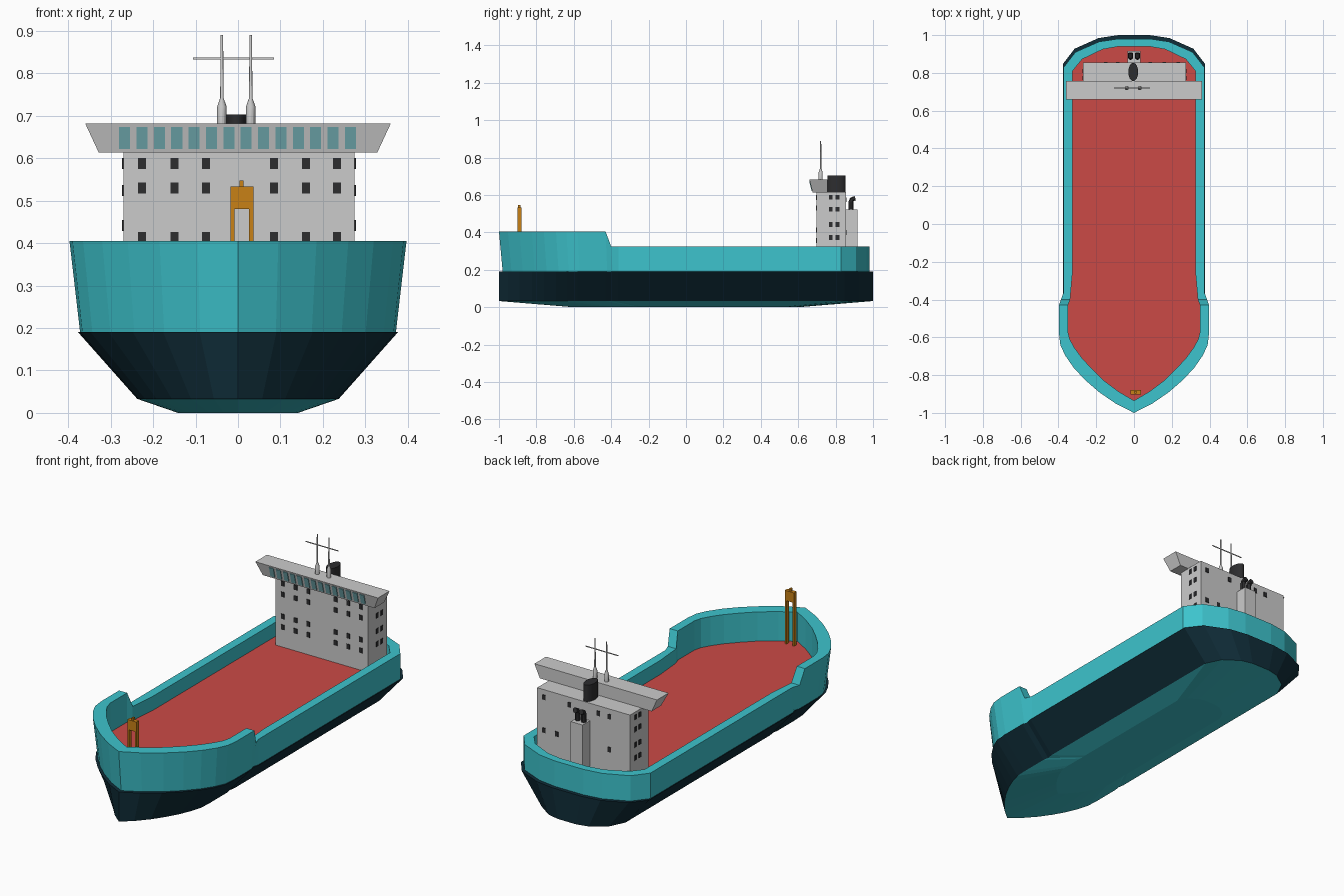
import bpy, bmesh, math
from mathutils import Matrix, Vector

if "Cube" in bpy.data.objects:
    bpy.data.objects.remove(bpy.data.objects["Cube"])


def material(name, rgb):
    m = bpy.data.materials.new(name)
    m.diffuse_color = (*rgb, 1)
    m.use_nodes = True
    m.node_tree.nodes["Principled BSDF"].inputs["Base Color"].default_value = m.diffuse_color
    return m


TEAL = material("teal", (0.047, 0.55, 0.61))
NAVY = material("navy", (0.005, 0.026, 0.04))
RED = material("deck red", (0.60, 0.068, 0.062))
GREY = material("light grey", (0.60, 0.60, 0.60))
BLACK = material("charcoal", (0.026, 0.026, 0.028))
GLASS = material("glass", (0.17, 0.42, 0.45))
ORANGE = material("orange", (0.58, 0.22, 0.008))


def finish(name, bm, mat):
    bmesh.ops.recalc_face_normals(bm, faces=bm.faces)
    me = bpy.data.meshes.new(name)
    bm.to_mesh(me)
    bm.free()
    me.materials.append(mat)
    ob = bpy.data.objects.new(name, me)
    bpy.context.collection.objects.link(ob)
    return ob


def loft(name, rings, mat, cap_start=False, cap_end=False):
    """Skin a list of closed rings of equal length."""
    bm = bmesh.new()
    vs = [[bm.verts.new(p) for p in r] for r in rings]
    n = len(rings[0])
    for a, b in zip(vs, vs[1:]):
        for i in range(n):
            j = (i + 1) % n
            bm.faces.new((a[i], a[j], b[j], b[i]))
    if cap_start:
        bm.faces.new(vs[0])
    if cap_end:
        bm.faces.new(vs[-1])
    return finish(name, bm, mat)


def boxes(name, specs, mat, tilt=0):
    """One object out of (centre, size) boxes."""
    bm = bmesh.new()
    for c, s in specs:
        m = (Matrix.Translation(c) @ Matrix.Rotation(tilt, 4, 'X')
             @ Matrix.Diagonal((*s, 1)))
        bmesh.ops.create_cube(bm, size=1, matrix=m)
    return finish(name, bm, mat)


def span(x0, x1, y0, y1, z0, z1):
    return (((x0 + x1) / 2, (y0 + y1) / 2, (z0 + z1) / 2),
            (x1 - x0, y1 - y0, z1 - z0))


def circle(x, y, z, rx, ry, n=16):
    return [(x + rx * math.cos(2 * math.pi * i / n),
             y + ry * math.sin(2 * math.pi * i / n), z) for i in range(n)]


def smooth(ob):
    bpy.context.view_layer.objects.active = ob
    ob.select_set(True)
    bpy.ops.object.shade_smooth_by_angle()
    ob.select_set(False)


# Hull stations, bow to stern: outer x, y, rim height, inner x, y
STATIONS = [
    (0, -1.0, .405, 0, -.935),
    (.095, -.952, .405, .08, -.888),
    (.185, -.89, .405, .16, -.828),
    (.26, -.825, .405, .22, -.77),
    (.32, -.76, .405, .275, -.71),
    (.365, -.695, .405, .315, -.655),
    (.39, -.64, .405, .34, -.61),
    (.397, -.58, .405, .35, -.57),
    (.397, -.43, .405, .35, -.43),
    (.387, -.40, .325, .338, -.40),
    (.372, -.36, .325, .325, -.25),
    (.372, .83, .325, .325, .81),
    (.31, .91, .325, .275, .872),
    (.185, .965, .325, .165, .925),
    (.085, .98, .325, .08, .94),
]


def ring(fn):
    half = [fn(*s) for s in STATIONS]
    return half + [(-x, y, z) for x, y, z in reversed(half[1:])]


def waist(x, y):
    """Outline of the hull where the two paints meet."""
    return (min(x * .94, .372), y * .98) if y < -.38 else (x, y)


def lower(z, sx, sy):
    def fn(x, y, zt, ix, iy):
        wx, wy = waist(x, y)
        return (wx * 1.013 * sx, wy * 1.02 * sy, z)
    return ring(fn)


# Hull shells
DECK = .25
loft("keel", [lower(0, .375, .6), lower(.033, .63, 1)], TEAL, cap_start=True)
loft("lower_hull", [lower(.033, .63, 1), lower(.19, 1, 1)], NAVY, cap_end=True)
loft("bulwark", [
    ring(lambda x, y, z, ix, iy: (*waist(x, y), .19)),
    ring(lambda x, y, z, ix, iy: (x, y, z)),
    ring(lambda x, y, z, ix, iy: (ix, iy, z)),
    ring(lambda x, y, z, ix, iy: (ix, iy, DECK)),
], TEAL)
loft("deck", [ring(lambda x, y, z, ix, iy: (ix, iy, DECK))], RED, cap_end=True)

# Superstructure
boxes("deckhouse", [span(-.27, .275, .698, .855, DECK, .615)], GREY)
boxes("exhaust_casing", [span(-.035, .035, .85, .917, DECK, .523)], GREY)


def wing_ring(hx, y0, y1, z):
    return [(-hx, y0, z), (hx, y0, z), (hx, y1, z), (-hx, y1, z)]


loft("bridge", [wing_ring(.328, .677, .757, .613),
                wing_ring(.36, .66, .757, .682)], GREY, True, True)

# Bridge glazing on the sloping front
boxes("bridge_windows",
      [((-.267 + .0409 * i, .668, .648), (.026, .006, .053)) for i in range(14)],
      GLASS, tilt=math.atan2(.017, .069))

# Deckhouse windows: front, both ends, back
W, H, T = .019, .026, .006
rows = (.587, .53, .413, .356)
cols = (-.226, -.15, -.075, .085, .16, .233)
panes = [((x, .698, z), (W, T, H)) for x in cols for z in rows]
panes += [((x, y, z), (T, W, H)) for x in (-.27, .275)
          for y in (.773, .81) for z in (.588, .524, .442, .373)]
panes += [((x, .855, .575), (W, T, H)) for x in (.235, .085, -.085, -.15)]
panes += [((x, .855, .40), (W, T, H)) for x in (.235, .16, -.15)]
boxes("house_windows", panes, BLACK)

# Funnel
smooth(loft("funnel", [circle(-.004, .805, z, .026, .048, 24) for z in (.61, .703)],
            BLACK, True, True))

# Pair of bent exhaust pipes
for i, x in enumerate((-.018, .018)):
    path = [(.882, .515), (.882, .565), (.887, .576), (.905, .583)]
    angles = (0, 0, .6, 1.3)
    rings = []
    for (y, z), a in zip(path, angles):
        rot = Matrix.Rotation(-a, 3, 'X')
        rings.append([Vector((x, y, z)) + rot @ Vector(p)
                      for p in circle(0, 0, 0, .013, .013, 12)])
    smooth(loft(f"exhaust_pipe_{i + 1}", rings, BLACK, True, True))

# Masts with thick tapered feet, and the yard between them
for i, x in enumerate((-.038, .03)):
    prof = ((.011, .68), (.011, .722), (.004, .742), (.003, .89))
    smooth(loft(f"mast_{i + 1}", [circle(x, .72, z, r, r, 12) for r, z in prof],
                GREY, True, True))
boxes("mast_yard", [span(-.106, .085, .718, .722, .833, .837)], GREY)

# Bow gantry
boxes("bow_gantry", [
    span(-.018, -.008, -.902, -.88, DECK, .48),
    span(.026, .036, -.902, -.88, DECK, .48),
    span(-.018, .036, -.902, -.88, .48, .533),
    span(.003, .013, -.898, -.884, .533, .547),
], ORANGE)
